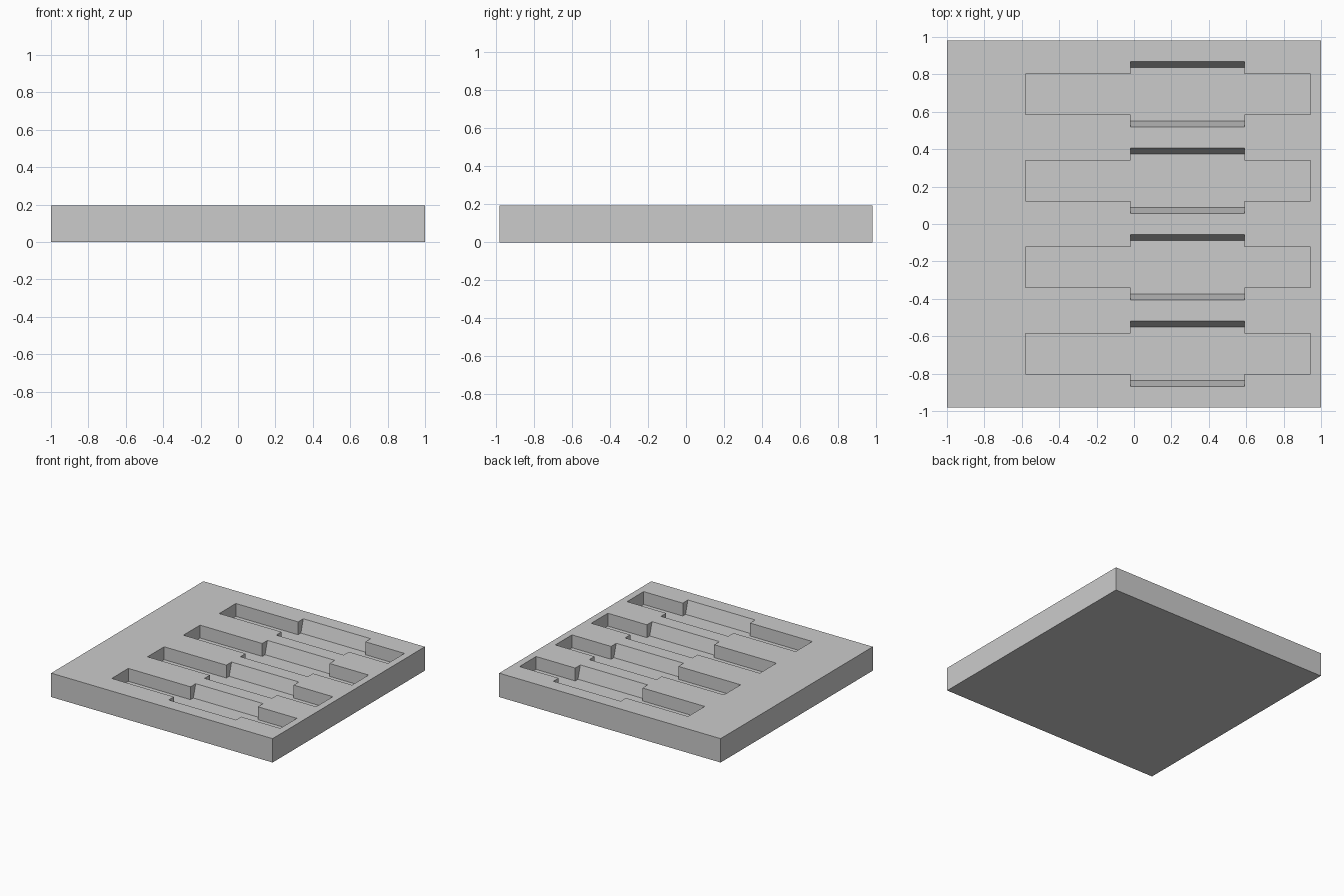
import bpy
import bmesh

cube = bpy.data.objects.get("Cube")
if cube:
    bpy.data.objects.remove(cube, do_unlink=True)

HEIGHT = 0.195
FLOOR = 0.09          # level of the slot floors
HALF_Y = 0.982
RISE = 0.02           # cutters stick out above the plate

grey = bpy.data.materials.new("plain grey")
grey.use_nodes = True
colour = (0.6, 0.6, 0.6, 1)
grey.diffuse_color = colour
grey.node_tree.nodes["Principled BSDF"].inputs["Base Color"].default_value = colour


def make_object(name, bm):
    bmesh.ops.recalc_face_normals(bm, faces=bm.faces[:])
    mesh = bpy.data.meshes.new(name)
    bm.to_mesh(mesh)
    bm.free()
    mesh.materials.append(grey)
    obj = bpy.data.objects.new(name, mesh)
    bpy.context.scene.collection.objects.link(obj)
    return obj


def slot_outline(wide):
    """Cross-shaped slot outline: narrow ends, wider middle."""
    narrow = 0.107
    side = [(-0.58, narrow), (-0.018, narrow), (-0.018, wide),
            (0.59, wide), (0.59, narrow), (0.943, narrow)]
    return side + [(x, -y) for x, y in reversed(side)]


def slot_cutter(name, centre_y):
    """Slot volume whose wide middle tapers in towards the floor."""
    bm = bmesh.new()
    slope = (0.174 - 0.143) / (HEIGHT - FLOOR)
    levels = [(FLOOR, 0.143), (HEIGHT + RISE, 0.174 + slope * RISE)]
    rings = [[bm.verts.new((x, y + centre_y, z)) for x, y in slot_outline(wide)]
             for z, wide in levels]
    for ring in rings:
        bm.faces.new(ring)
    low, high = rings
    for i in range(len(low)):
        j = (i + 1) % len(low)
        bm.faces.new((low[i], low[j], high[j], high[i]))
    return make_object(name, bm)


# Base plate
bm = bmesh.new()
bmesh.ops.create_cube(bm, size=1)
for v in bm.verts:
    v.co = (v.co.x * 2, v.co.y * 2 * HALF_Y, (v.co.z + 0.5) * HEIGHT)
plate = make_object("slotted_plate", bm)

# Four evenly spaced slots
cutters = []
for i in range(4):
    cutter = slot_cutter("slot_cutter_%d" % (i + 1), (i - 1.5) * 0.4625)
    cutter.hide_render = True
    cutters.append(cutter)
    cut = plate.modifiers.new("slot", 'BOOLEAN')
    cut.operation = 'DIFFERENCE'
    cut.solver = 'EXACT'
    cut.object = cutter

# Bake the cuts and drop the cutters
bpy.context.view_layer.objects.active = plate
for name in [m.name for m in plate.modifiers]:
    bpy.ops.object.modifier_apply(modifier=name)
for cutter in cutters:
    bpy.data.objects.remove(cutter, do_unlink=True)
